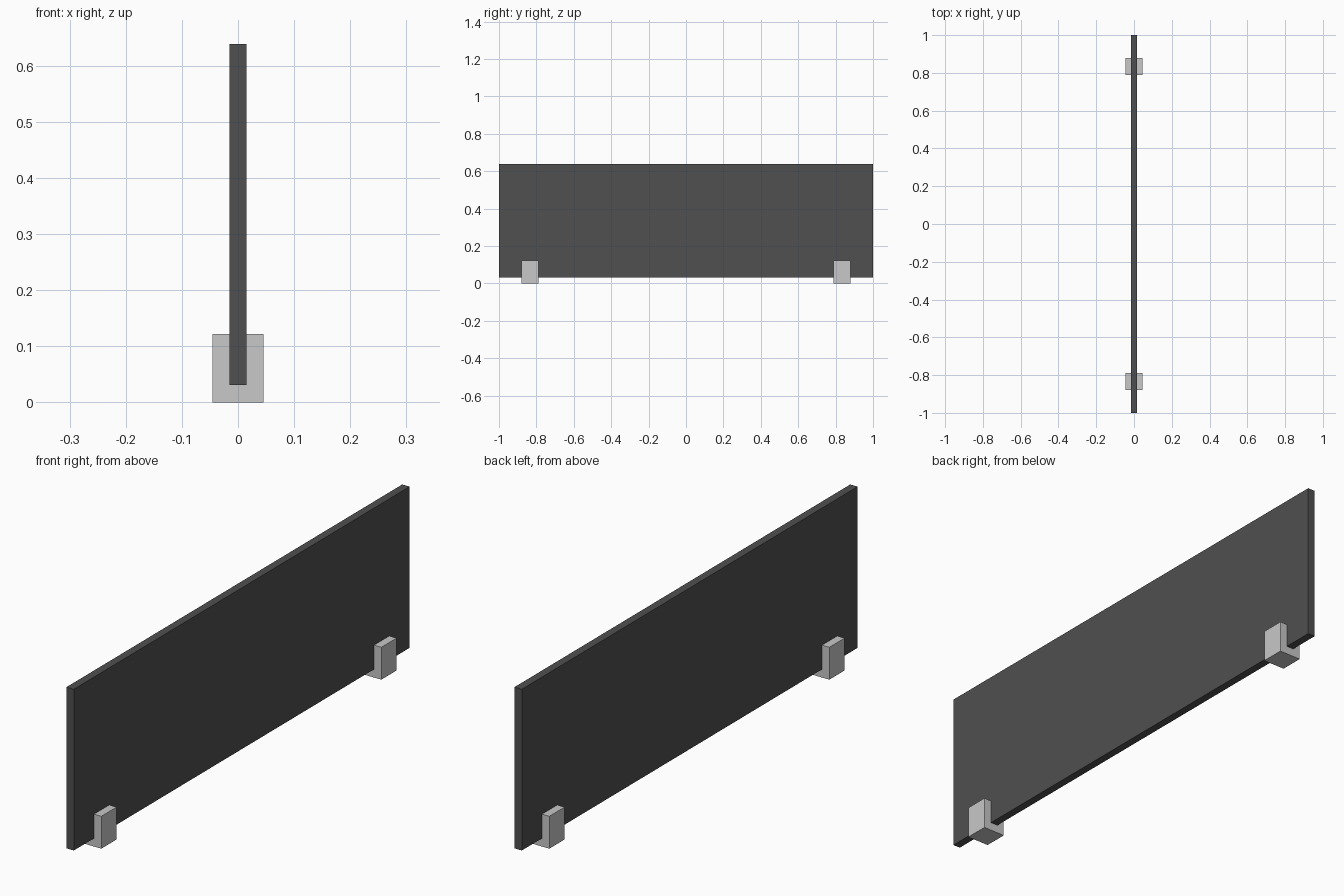
import bpy
import bmesh

if "Cube" in bpy.data.objects:
    bpy.data.objects.remove(bpy.data.objects["Cube"], do_unlink=True)


def make_material(name, value):
    mat = bpy.data.materials.new(name)
    mat.use_nodes = True
    color = (value, value, value, 1.0)
    mat.diffuse_color = color
    mat.node_tree.nodes["Principled BSDF"].inputs["Base Color"].default_value = color
    return mat


def extrude_profile(name, profile, y0, y1, mat):
    """Extrude an x-z outline along y from y0 to y1."""
    bm = bmesh.new()
    face = bm.faces.new([bm.verts.new((x, y0, z)) for x, z in profile])
    result = bmesh.ops.extrude_face_region(bm, geom=[face])
    verts = [v for v in result["geom"] if isinstance(v, bmesh.types.BMVert)]
    bmesh.ops.translate(bm, verts=verts, vec=(0, y1 - y0, 0))
    bmesh.ops.recalc_face_normals(bm, faces=bm.faces)
    mesh = bpy.data.meshes.new(name)
    bm.to_mesh(mesh)
    bm.free()
    mesh.materials.append(mat)
    obj = bpy.data.objects.new(name, mesh)
    bpy.context.collection.objects.link(obj)
    return obj


dark = make_material("dark grey", 0.08)
light = make_material("light grey", 0.578)

# Thin upright screen panel
T, BOTTOM, TOP = 0.0152, 0.031, 0.639
extrude_profile("screen_panel",
                [(-T, BOTTOM), (T, BOTTOM), (T, TOP), (-T, TOP)], -1.0, 1.0, dark)

# U-shaped clamps gripping the lower edge of the panel
W, H = 0.0455, 0.122
clamp = [(-W, 0), (W, 0), (W, H), (T, H), (T, BOTTOM), (-T, BOTTOM), (-T, H), (-W, H)]
for name, y in (("front_clamp", -0.834), ("back_clamp", 0.834)):
    extrude_profile(name, clamp, y - 0.0455, y + 0.0455, light)
